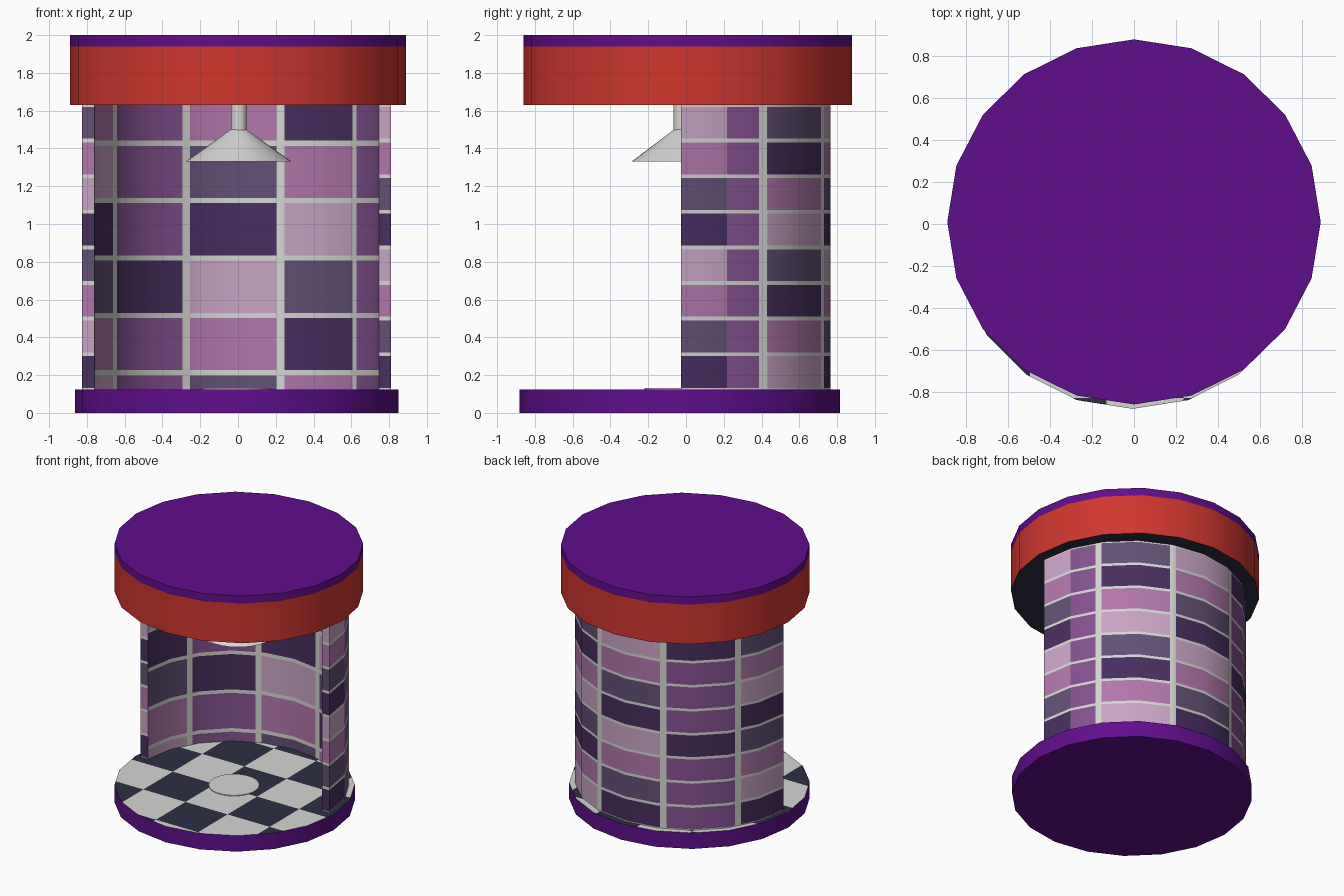
import bpy, bmesh, math

if "Cube" in bpy.data.objects:
    bpy.data.objects.remove(bpy.data.objects["Cube"])

def lin(c):
    c /= 255
    return c / 12.92 if c <= 0.04045 else ((c + 0.055) / 1.055) ** 2.4

COLOURS = {
    "violet": (96, 14, 140), "red": (207, 54, 46), "pale_grey": (214, 214, 213),
    "charcoal": (44, 46, 66), "tile_light": (202, 164, 197), "tile_pink": (178, 118, 172),
    "tile_slate": (98, 80, 118), "tile_dark": (72, 46, 95), "tile_mauve": (134, 82, 146)}
MATS = {}
for name, rgb in COLOURS.items():
    MATS[name] = bpy.data.materials.new(name)
    MATS[name].diffuse_color = (*[lin(c) for c in rgb], 1)

def finish(name, bm, mats):
    bmesh.ops.recalc_face_normals(bm, faces=bm.faces)
    me = bpy.data.meshes.new(name)
    bm.to_mesh(me)
    bm.free()
    for m in mats:
        me.materials.append(MATS[m])
    ob = bpy.data.objects.new(name, me)
    bpy.context.collection.objects.link(ob)
    bpy.ops.object.select_all(action='DESELECT')
    ob.select_set(True)
    bpy.context.view_layer.objects.active = ob
    bpy.ops.object.shade_smooth_by_angle(angle=math.radians(30))
    return ob

def drum(cx, cy, rx, ry, z0, z1, segs=20, top=1.0):
    """Elliptical cylinder or cone; top is the ratio of top to bottom radius."""
    bm = bmesh.new()
    bmesh.ops.create_cone(bm, cap_ends=True, segments=segs, radius1=1, radius2=top, depth=1)
    for v in bm.verts:
        v.co = (cx + v.co.x * rx, cy + v.co.y * ry, z0 + (v.co.z + 0.5) * (z1 - z0))
    return bm

# Base with a checkered floor cut into its top face
CELL, X0, Y0, FLOOR = 0.365, -0.13, -0.10, 0.125
bm = drum(-0.007, -0.033, 0.857, 0.848, 0, FLOOR)
for axis, start in ((0, X0), (1, Y0)):
    for n in range(-3, 4):
        faces = [f for f in bm.faces if f.calc_center_median().z > FLOOR - 0.001]
        geom = faces + list({e for f in faces for e in f.edges}) + list({v for f in faces for v in f.verts})
        co, no = [0, 0, FLOOR], [0, 0, 0]
        co[axis], no[axis] = start + n * CELL, 1
        bmesh.ops.bisect_plane(bm, geom=geom, plane_co=co, plane_no=no)
for f in bm.faces:
    c = f.calc_center_median()
    if c.z > FLOOR - 0.001:
        odd = (math.floor((c.x - X0) / CELL) + math.floor((c.y - Y0) / CELL)) % 2
        f.material_index = 2 if odd else 1
finish("base", bm, ["violet", "charcoal", "pale_grey"])
finish("drain", drum(-0.007, -0.04, 0.18, 0.18, FLOOR, 0.131, 32), ["pale_grey"])

# Canopy: red band with dark underside, violet lid
bm = drum(0, 0.01, 0.89, 0.87, 1.63, 1.94)
for f in bm.faces:
    f.material_index = int(f.calc_center_median().z < 1.631)
finish("canopy_band", bm, ["red", "charcoal"])
finish("canopy_lid", drum(0, 0.01, 0.89, 0.87, 1.94, 2.0), ["violet"])

# Shower head
finish("shower_pipe", drum(0.004, -0.024, 0.042, 0.042, 1.49, 1.63, 24), ["pale_grey"])
finish("shower_head", drum(0.003, -0.024, 0.281, 0.265, 1.33, 1.5, 32, 0.15), ["pale_grey"])

# Curved tiled wall: half ring of 18 degree facets, tiles and grout cut as faces
WALL_MATS = ["pale_grey", "tile_light", "tile_pink", "tile_slate", "tile_dark", "tile_mauve"]
G, L, P, S, D, M = range(6)
JOINTS, HALF = [33.5, 72, 111, 150], 1.7          # vertical grout
COLUMNS = [(M, M, M, M), (S, D, P, L), (L, P, S, D), (D, M, M, M), (S, P, L, D)]
OUTER, INNER = (1.63, 0.1885, 0.010), (0.82, 0.304, 0.014)   # row start, pitch, grout half width
ZB, ZT = 0.125, 1.63

def tile(a, z, side):
    start, pitch, half = side
    r = (start - z) / pitch
    if abs(r - round(r)) * pitch < half or any(abs(a - j) < HALF for j in JOINTS):
        return G
    col = COLUMNS[sum(a > j for j in JOINTS)]
    if side is OUTER and a < 18:                  # seam column
        col = COLUMNS[2]
    return col[math.floor(r) % 4]

angles = sorted({18.0 * i for i in range(11)} | {j + s * HALF for j in JOINTS for s in (-1, 1)})
levels = {ZB, ZT}
for start, pitch, half in (OUTER, INNER):
    for n in range(-3, 9):
        levels |= {round(start - n * pitch + s * half, 4) for s in (-1, 1)}
levels = sorted(z for z in levels if ZB <= z <= ZT)

def on_facet(a, rx, ry):
    i = min(int(a // 18), 9)
    t = a / 18 - i
    p, q = math.radians(18 * i), math.radians(18 * i + 18)
    x = math.cos(p) * (1 - t) + math.cos(q) * t
    y = math.sin(p) * (1 - t) + math.sin(q) * t
    return -0.007 + rx * x, -0.027 + ry * y

bm = bmesh.new()
grids = []
for rx, ry in ((0.818, 0.792), (0.753, 0.728)):
    grids.append([[bm.verts.new((*on_facet(a, rx, ry), z)) for z in levels] for a in angles])
out, inn = grids
na, nz = len(angles), len(levels)
for i in range(na - 1):
    am = (angles[i] + angles[i + 1]) / 2
    for k in range(nz - 1):
        zm = (levels[k] + levels[k + 1]) / 2
        for g, side in ((out, OUTER), (inn, INNER)):
            f = bm.faces.new((g[i][k], g[i + 1][k], g[i + 1][k + 1], g[i][k + 1]))
            f.material_index = tile(am, zm, side)
    for k in (0, nz - 1):
        bm.faces.new((out[i][k], out[i + 1][k], inn[i + 1][k], inn[i][k]))
# Wall ends
for i, a in ((0, 4), (na - 1, 176)):
    for k in range(nz - 1):
        f = bm.faces.new((out[i][k], out[i][k + 1], inn[i][k + 1], inn[i][k]))
        f.material_index = tile(a, (levels[k] + levels[k + 1]) / 2, OUTER)
finish("tiled_wall", bm, WALL_MATS)

for m in bpy.data.materials:
    if m.users and not m.is_grease_pencil:
        m.use_nodes = True
        m.node_tree.nodes["Principled BSDF"].inputs["Base Color"].default_value = m.diffuse_color
